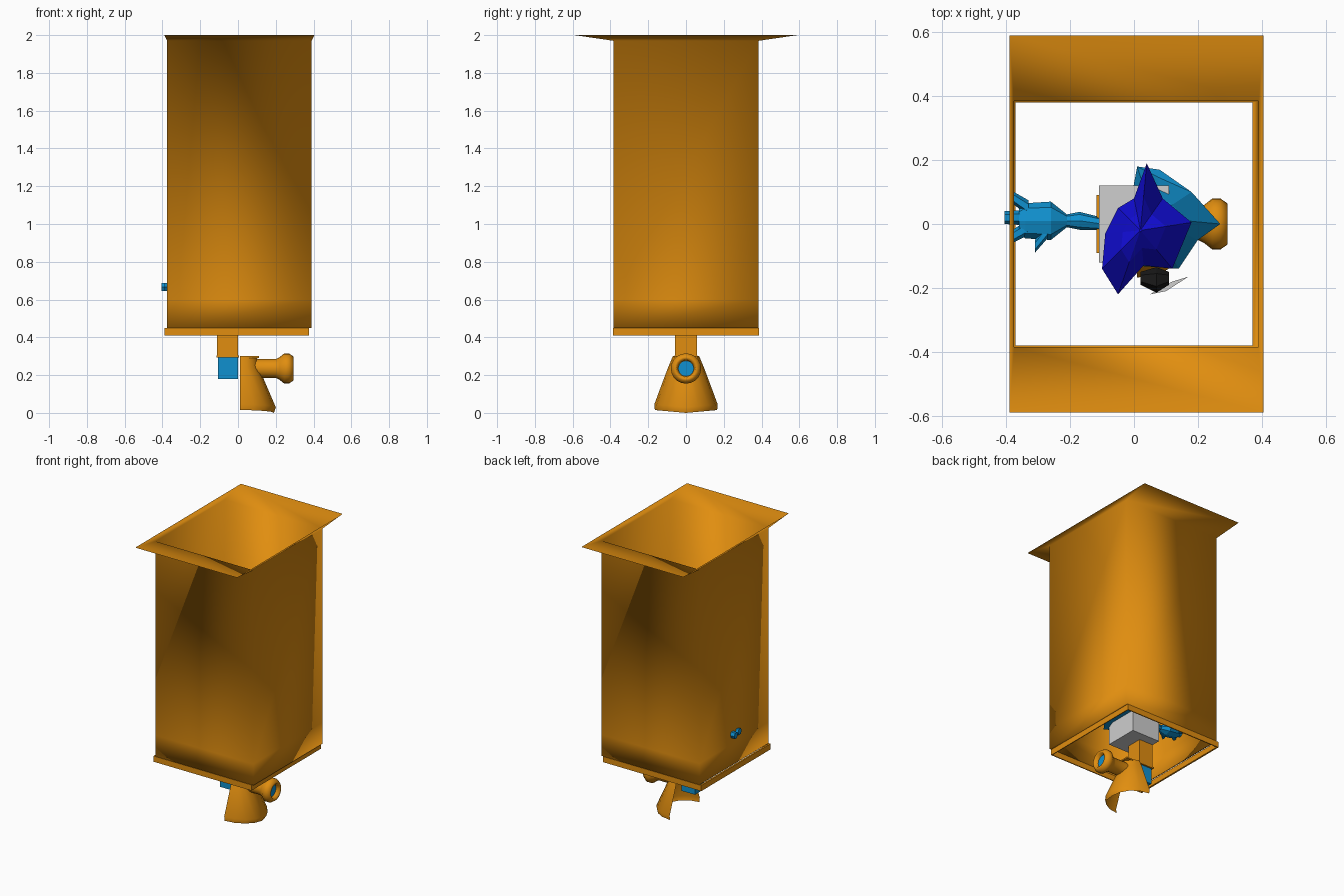
import bpy, bmesh, math
from mathutils import Vector

cube = bpy.data.objects.get("Cube")
if cube:
    bpy.data.objects.remove(cube, do_unlink=True)


def material(name, rgb):
    m = bpy.data.materials.new(name)
    m.use_nodes = True
    col = (*rgb, 1)
    m.diffuse_color = col
    m.node_tree.nodes["Principled BSDF"].inputs["Base Color"].default_value = col
    return m


ORANGE = material("orange", (0.75, 0.27, 0.005))
CYAN = material("sky blue", (0.005, 0.28, 0.62))
BLUE = material("deep blue", (0.006, 0.004, 0.72))
GREY = material("light grey", (0.62, 0.62, 0.62))
BLACK = material("black", (0.01, 0.01, 0.01))


def build(name, rings, mat, closed=True, caps=False, smooth=False, fix=True):
    """Skin a list of rings of points that all have the same length."""
    bm = bmesh.new()
    vr = [[bm.verts.new(p) for p in r] for r in rings]
    n = len(vr[0])
    for a, b in zip(vr, vr[1:]):
        for i in range(n if closed else n - 1):
            j = (i + 1) % n
            bm.faces.new((a[i], a[j], b[j], b[i]))
    if caps:
        bm.faces.new(vr[0][::-1])
        bm.faces.new(vr[-1])
    if fix:
        bmesh.ops.recalc_face_normals(bm, faces=bm.faces)
    for f in bm.faces:
        f.smooth = smooth
    me = bpy.data.meshes.new(name)
    bm.to_mesh(me)
    bm.free()
    me.materials.append(mat)
    ob = bpy.data.objects.new(name, me)
    bpy.context.collection.objects.link(ob)
    return ob


def rect(x0, x1, y, z):
    return [(x0, -y, z), (x1, -y, z), (x1, y, z), (x0, y, z)]


def block(name, x0, x1, y, z0, z1, mat):
    return build(name, [rect(x0, x1, y, z0), rect(x0, x1, y, z1)], mat, caps=True)


def tube(name, sections, mat, n=8, caps=True, smooth=False):
    """Skin ellipses facing along x; a section is x, y, z, y radius, z radius."""
    rings = []
    for x, y, z, ry, rz in sections:
        angles = [2 * math.pi * i / n for i in range(n)]
        rings.append([(x, y + ry * math.cos(a), z + rz * math.sin(a)) for a in angles])
    return build(name, rings, mat, caps=caps, smooth=smooth)


def tent(name, outline, z, apex, drop, mat):
    """Faceted cap: jagged hem, a shoulder ring and a peak."""
    top = Vector(apex)
    hem = [Vector((x, y, z - drop * (i % 2))) for i, (x, y) in enumerate(outline)]
    mid = [p.lerp(top, 0.5) + Vector((0, 0, drop * 0.6)) for p in hem]
    tip = [p.lerp(top, 0.97) for p in hem]
    return build(name, [hem, mid, tip], mat, caps=True)


# Tall open box: smooth walls that flare into the rim
build("box_walls_and_rim", [
    rect(-0.375, 0.39, 0.385, 0.6),
    rect(-0.375, 0.39, 0.385, 1.97),
    rect(-0.39, 0.405, 0.59, 2.0)], ORANGE, smooth=True, fix=False)

# Lower band with a narrow ledge turned inwards
build("lower_band", [
    rect(-0.37, 0.375, 0.38, 0.45),
    rect(-0.375, 0.39, 0.385, 0.45),
    rect(-0.375, 0.39, 0.385, 0.6)], ORANGE, smooth=True, fix=False)

# Thin base frame, set slightly to one side
build("base_frame", [
    rect(-0.378, 0.37, 0.38, 0.45),
    rect(-0.39, 0.376, 0.387, 0.45),
    rect(-0.39, 0.376, 0.387, 0.41),
    rect(-0.378, 0.37, 0.38, 0.41),
    rect(-0.378, 0.37, 0.38, 0.45)], ORANGE)

# Figure body blocks
block("torso", -0.11, 0.11, 0.12, 0.47, 0.68, GREY)
block("back_plate", -0.117, -0.11, 0.09, 0.5, 0.66, ORANGE)
block("hip", -0.11, 0.0, 0.057, 0.3, 0.47, ORANGE)
block("hip_cuff", -0.115, 0.005, 0.062, 0.293, 0.305, ORANGE)
block("lower_leg", -0.105, 0.0, 0.05, 0.18, 0.295, CYAN)

# Flared half shell, open towards -x
shell = []
for z, rx, ry in ((0.3, 0.09, 0.07), (0.24, 0.1, 0.095), (0.03, 0.19, 0.168), (0.0, 0.18, 0.165)):
    arc = [math.pi * (i / 8 - 0.5) for i in range(9)]
    shell.append([(0.01 + rx * math.cos(a), ry * math.sin(a),
                   z + 0.015 * abs(math.sin(a)) * (z < 0.1)) for a in arc])
build("flared_shell", shell, ORANGE, closed=False, smooth=True)
block("shell_cap", 0.01, 0.11, 0.06, 0.29, 0.3, ORANGE)

# Horn with a rolled mouth
horn = [(0.09, 0.05), (0.2, 0.05), (0.22, 0.06), (0.245, 0.08), (0.27, 0.08),
        (0.293, 0.064), (0.293, 0.05), (0.265, 0.042)]
tube("horn", [(x, 0, 0.235, r, r) for x, r in horn], ORANGE, n=20, caps=False, smooth=True)
tube("horn_core", [(0.1, 0, 0.235, 0.04, 0.04), (0.268, 0, 0.235, 0.042, 0.042)], CYAN, n=12)

# Outstretched arm and hand
tube("arm", [(-0.1, 0, 0.65, 0.02, 0.025), (-0.17, 0.01, 0.65, 0.028, 0.03),
             (-0.21, 0.01, 0.655, 0.02, 0.02), (-0.26, 0.01, 0.66, 0.06, 0.04),
             (-0.34, 0.01, 0.665, 0.055, 0.03), (-0.36, 0.01, 0.667, 0.04, 0.025)], CYAN)
for label, root, tip in (("finger_a", (-0.33, 0.05), (-0.375, 0.08)),
                         ("finger_b", (-0.34, 0.02), (-0.405, 0.02)),
                         ("finger_c", (-0.33, -0.01), (-0.39, -0.045)),
                         ("thumb", (-0.27, -0.02), (-0.31, -0.07))):
    tube(label, [(*root, 0.667, 0.024, 0.024), (*tip, 0.667, 0.02, 0.024)], CYAN, n=6)

# Draped shoulder, hair and face piece
tent("shoulder_drape", [(0.01, 0.18), (0.08, 0.17), (0.18, 0.1), (0.27, 0.0),
                        (0.2, -0.05), (0.14, -0.14), (0.0, -0.13), (-0.02, 0.02)],
     0.62, (0.06, 0.02, 0.78), 0.04, CYAN)
tent("hair", [(0.04, 0.19), (0.09, 0.08), (0.18, 0.005), (0.12, -0.14), (0.03, -0.13),
              (-0.05, -0.22), (-0.1, -0.14), (-0.09, -0.03), (-0.05, 0.05), (0.0, 0.08)],
     0.84, (0.02, -0.02, 0.98), 0.04, BLUE)
tube("face_piece", [(0.02, -0.17, 0.74, 0.02, 0.03), (0.07, -0.175, 0.74, 0.04, 0.05),
                    (0.11, -0.17, 0.74, 0.02, 0.03)], BLACK, n=6)
plate = [(0.05, -0.22), (0.1, -0.21), (0.17, -0.165), (0.12, -0.18)]
build("face_plate", [[(x, y, z) for x, y in plate] for z in (0.7, 0.709)], GREY, caps=True)
